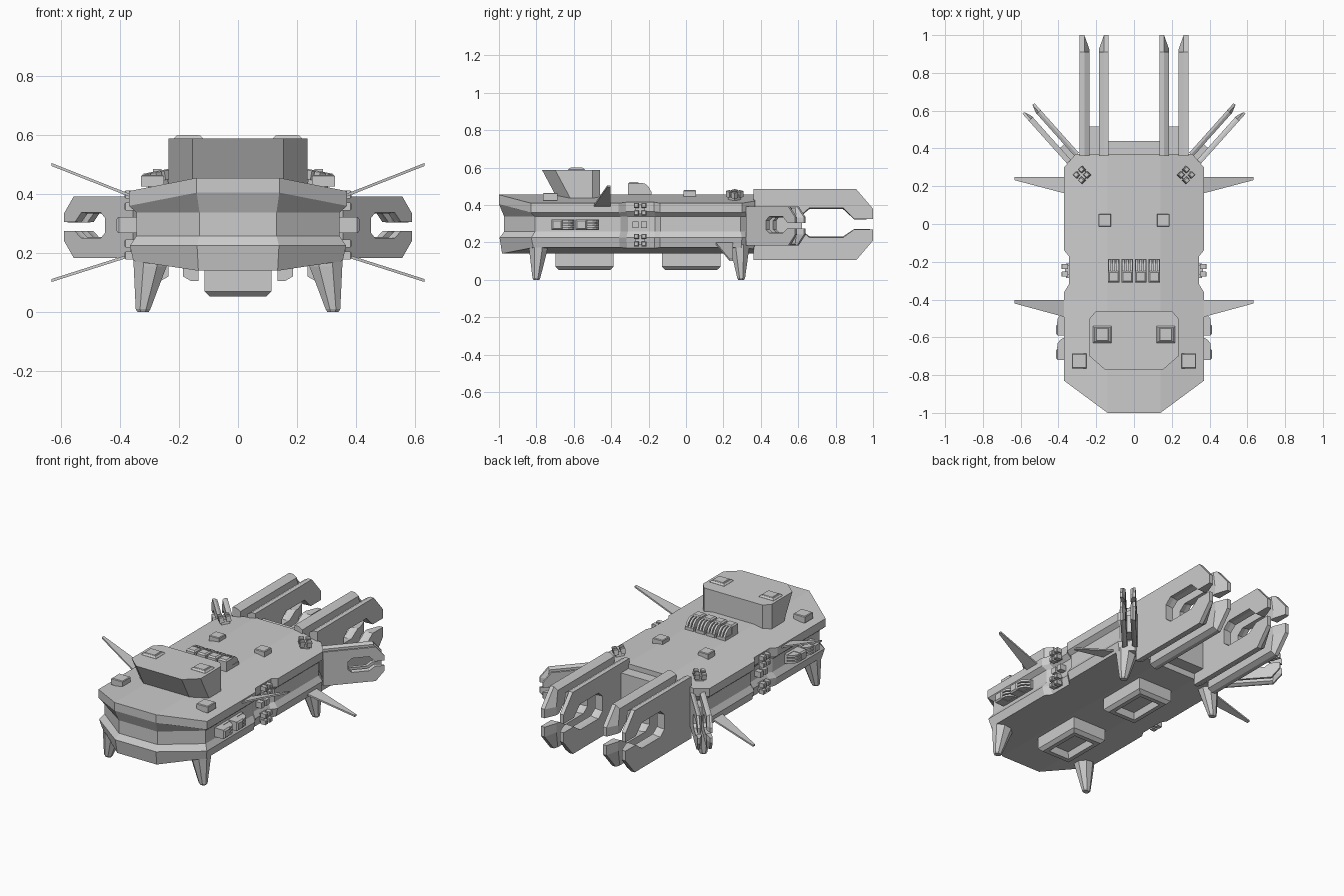
import bpy, bmesh
from math import radians, pi, cos, sin
from mathutils import Matrix, Vector

if "Cube" in bpy.data.objects:
    bpy.data.objects.remove(bpy.data.objects["Cube"])

T = Matrix.Translation
SIDES = (("left", -1), ("right", 1))


def finish(name, bm):
    bmesh.ops.recalc_face_normals(bm, faces=bm.faces)
    me = bpy.data.meshes.new(name)
    bm.to_mesh(me)
    bm.free()
    ob = bpy.data.objects.new(name, me)
    bpy.context.collection.objects.link(ob)
    return ob


def add_loft(bm, rings, m=Matrix(), caps=(True, True)):
    """Skin a stack of equal-length point rings and cap the ends."""
    vs = [[bm.verts.new(m @ Vector(p)) for p in r] for r in rings]
    n = len(vs[0])
    for a, b in zip(vs, vs[1:]):
        for i in range(n):
            j = (i + 1) % n
            bm.faces.new((a[i], a[j], b[j], b[i]))
    if caps[0]:
        bm.faces.new(vs[0])
    if caps[1]:
        bm.faces.new(vs[-1])
    return vs


def rect(hx, hy, z):
    return [(-hx, -hy, z), (hx, -hy, z), (hx, hy, z), (-hx, hy, z)]


def add_box(bm, c, s, m=Matrix(), top=0.0):
    """Box with centre c and size s, optionally chamfered at the top."""
    hx, hy, hz = (v / 2 for v in s)
    rings = [rect(hx, hy, -hz), rect(hx, hy, hz - top)]
    if top:
        rings.append(rect(hx - top, hy - top, hz))
    add_loft(bm, rings, m @ T(c))


# Hull: cambered deck and belly with a groove around the sides
half = [(.14, -1), (.37, -.83), (.37, -.36), (.345, -.32), (.345, -.17),
        (.37, -.14), (.37, .30), (.31, .37), (.14, .37)]
outline = half + [(-x, y) for x, y in reversed(half)]
camber = lambda x: (abs(x) - .14) / .23
top_z = lambda x: .455 - .045 * camber(x)
low_z = lambda x: .14 + .033 * camber(x)


def hull_ring(zf, d):
    sx, sy = 1 - d / .37, 1 - d / .9
    return [(x * sx, y * sy, zf(x)) for x, y in outline]


bm = bmesh.new()
vs = add_loft(bm, [hull_ring(top_z, 0), hull_ring(lambda x: top_z(x) - .05, 0),
                   hull_ring(lambda x: .338, .025), hull_ring(lambda x: .258, .025),
                   hull_ring(lambda x: .225, .003), hull_ring(low_z, .015)],
              caps=(False, False))
k = len(half)
for ring in (vs[0], vs[-1]):
    bm.faces.new(ring[:k])
    bm.faces.new(ring[k:])
    bm.faces.new((ring[0], ring[k - 1], ring[k], ring[-1]))
finish("hull", bm)

# Stern block between the main guns
bm = bmesh.new()
add_box(bm, (0, .39, .30), (.28, .10, .25))
finish("stern_block", bm)

# Bridge tower with a forward-leaning face
def bridge_ring(z, front):
    h = [(.155, front), (.235, front + .07), (.235, -.50), (.20, -.46)]
    return [(x, y, z) for x, y in h] + [(-x, y, z) for x, y in reversed(h)]


bm = bmesh.new()
add_loft(bm, [bridge_ring(.42, -.68), bridge_ring(.588, -.77)])
finish("bridge_tower", bm)

# Launch pod: solid head plus three rounded ribs
def pod(name, m, w):
    bm = bmesh.new()
    add_box(bm, (0, -.03, .03), (w, .06, .08), m, .008)
    add_box(bm, (0, .03, .005), (w, .07, .03), m)
    prof = [(0, -.01), (0, .066), (.03, .062), (.05, .045), (.062, .02), (.062, -.01)]
    for i in (-1, 0, 1):
        x = i * w * .34
        add_loft(bm, [[(x + s * w * .11, y, z) for y, z in prof] for s in (-1, 1)], m)
    finish(name, bm)


for i in range(4):
    pod(f"deck_pod_{i + 1}", T((-.108 + .072 * i, -.25, .453)), .06)

# Cluster of four small launcher tubes
def cluster(name, m, h):
    bm = bmesh.new()
    add_box(bm, (0, 0, h * .3), (.05, .05, h * .6), m)
    for a in (-1, 1):
        for b in (-1, 1):
            add_box(bm, (a * .02, b * .02, h * .65), (.027, .027, h * .7), m, .004)
    finish(name, bm)


# Twin-plate gun: open-jawed plates facing each other, chamfered inside
JAW = [(0, .19), (.55, .19), (.64, .085), (.64, .03), (.54, .03), (.48, .09),
       (.30, .09), (.26, .055), (.26, -.035), (.30, -.068), (.48, -.068),
       (.54, -.025), (.64, -.025), (.64, -.085), (.55, -.19), (0, -.19)]


def twin_gun(name, m):
    bm = bmesh.new()
    for s in (-1, 1):
        rings = [[(s * x, y, z) for y, z in JAW] for x in (.077, .052)]
        rings.append([(s * .025, min(y, .565), z * .92) for y, z in JAW])
        add_loft(bm, rings, m)
    add_box(bm, (0, .075, 0), (.056, .16, .2), m)
    finish(name, bm)


for side, s in SIDES:
    twin_gun(f"main_gun_{side}", T((s * .211, .36, .295)))
    twin_gun(f"corner_gun_{side}", T((s * .324, .349, .288))
             @ Matrix.Rotation(-s * radians(41.8), 4, 'Z') @ Matrix.Scale(.55, 4))

    # Bridge hatches and deck boxes
    bm = bmesh.new()
    add_box(bm, (s * .168, -.585, .588), (.10, .09, .02), top=.009)
    add_box(bm, (s * .168, -.585, .595), (.07, .07, .012), top=.004)
    finish(f"bridge_hatch_{side}", bm)
    for nm, x, y, z, w in (("fore", .29, -.725, .445, .078), ("mid", .155, .02, .46, .068)):
        bm = bmesh.new()
        add_box(bm, (s * x, y, z), (w, w, .04), top=.004)
        finish(f"{nm}_deck_box_{side}", bm)

    # Deck cluster tilted with the camber, and side clusters
    tilt = Matrix.Rotation(s * radians(11), 4, 'Y')
    cluster(f"deck_cluster_{side}", T((s * .27, .26, .428)) @ tilt
            @ Matrix.Rotation(pi / 4, 4, 'Z'), .05)
    outward = Matrix.Rotation(s * pi / 2, 4, 'Y')
    for nm, z in (("upper", .378), ("lower", .212)):
        cluster(f"{nm}_side_cluster_{side}", T((s * .335, -.245, z)) @ outward, .05)
    bm = bmesh.new()
    for y in (-.27, -.225):
        add_box(bm, (s * .335, y, .295), (.05, .032, .035))
    finish(f"side_tubes_{side}", bm)

    # Side pods
    for i, y in enumerate((-.66, -.53)):
        pod(f"side_pod_{i + 1}_{side}", T((s * .342, y, .295)) @ outward, .055)

    # Swept fins, fore ones up and aft ones down
    for nm, y0, y1, z0, z1 in (("fore", -.50, -.403, .385, .50), ("aft", .155, .25, .20, .107)):
        bm = bmesh.new()
        root = [(s * .34, y0, z0), (s * .34, y1, z0)]
        tip = [(s * .632, y1, z1), (s * .632, y1 - .018, z1)]
        plan = [root[0], root[1], tip[0], tip[1]]
        add_loft(bm, [[(x, y, z + d) for x, y, z in plan] for d in (-.005, .005)])
        finish(f"{nm}_fin_{side}", bm)

    # Landing legs
    for nm, yb, yf in (("fore", -.79, -.80), ("aft", .288, .295)):
        bm = bmesh.new()
        rings = []
        for cx, cy, rx, ry, z in ((.298, yb, .058, .05, .19), (.298, yb, .056, .048, .155),
                                  (.322, yf, .025, .021, .01), (.322, yf, .019, .016, 0)):
            rings.append([(s * (cx + rx * cos(a * pi / 4 + pi / 8) * 1.08),
                           cy + ry * sin(a * pi / 4 + pi / 8) * 1.08, z) for a in range(8)])
        add_loft(bm, rings)
        finish(f"{nm}_leg_{side}", bm)

# Belly bays with a recessed underside
for nm, y in (("fore", -.543), ("aft", .028)):
    bm = bmesh.new()
    add_loft(bm, [rect(.114, .156, .16), rect(.114, .156, .07), rect(.095, .137, .052),
                  rect(.07, .11, .052), rect(.06, .10, .09)], T((0, y, 0)))
    finish(f"{nm}_belly_bay", bm)
